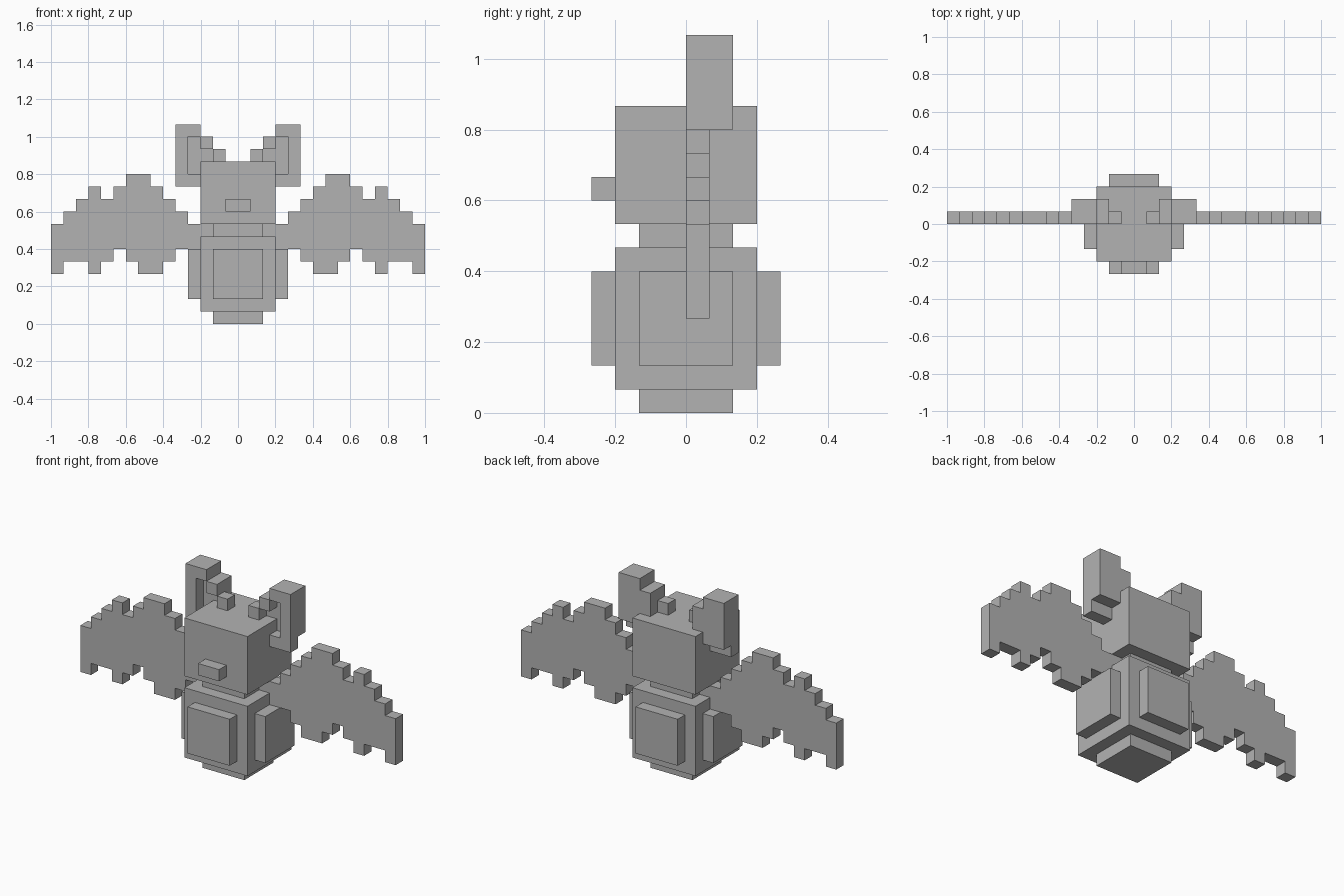
import bpy
import bmesh

U = 1 / 15  # one block

cube = bpy.data.objects.get("Cube")
if cube:
    bpy.data.objects.remove(cube, do_unlink=True)

grey = bpy.data.materials.new("plain grey")
grey.use_nodes = True
COLOUR = (0.45, 0.45, 0.45, 1)
grey.diffuse_color = COLOUR
grey.node_tree.nodes["Principled BSDF"].inputs["Base Color"].default_value = COLOUR


def finish(name, bm, mirror=False):
    """Turn a bmesh in block units into an object."""
    bmesh.ops.recalc_face_normals(bm, faces=bm.faces)
    bmesh.ops.scale(bm, vec=(U, U, U), verts=bm.verts)
    mesh = bpy.data.meshes.new(name)
    bm.to_mesh(mesh)
    bm.free()
    mesh.materials.append(grey)
    obj = bpy.data.objects.new(name, mesh)
    bpy.context.collection.objects.link(obj)
    if mirror:
        mod = obj.modifiers.new("Mirror", 'MIRROR')
        mod.use_mirror_merge = False


def slab(name, outline, y0, y1, mirror=False):
    """Extrude an x-z outline from y0 to y1."""
    bm = bmesh.new()
    face = bm.faces.new([bm.verts.new((x, y0, z)) for x, z in outline])
    ext = bmesh.ops.extrude_face_region(bm, geom=[face])
    verts = [v for v in ext["geom"] if isinstance(v, bmesh.types.BMVert)]
    bmesh.ops.translate(bm, verts=verts, vec=(0, y1 - y0, 0))
    finish(name, bm, mirror)


def box(name, x, y, z, mirror=False):
    slab(name, [(x[0], z[0]), (x[1], z[0]), (x[1], z[1]), (x[0], z[1])], *y, mirror)


# Body, neck and head
box("foot_base", (-2, 2), (-2, 2), (0, 1))
box("body", (-3, 3), (-3, 3), (1, 7))
box("neck", (-2, 2), (-2, 2), (7, 8))
box("head", (-3, 3), (-3, 3), (8, 13))
box("nose", (-1, 1), (-4, -3), (9, 10))

# Raised panels on the four sides of the body
box("belly_panel", (-2, 2), (-4, -3), (2, 6))
box("back_panel", (-2, 2), (3, 4), (2, 6))
box("side_panel", (3, 4), (-2, 2), (2, 6), mirror=True)

# Ears: a front rim with a recess, backed by a plate, stepping down to the head
rim = [(3, 16), (5, 16), (5, 11), (3, 11), (3, 12), (4, 12), (4, 15), (3, 15)]
slab("ear_rim", rim, 0, 1, mirror=True)
back = [(2, 13), (3, 13), (3, 12), (5, 12), (5, 16), (3, 16), (3, 15), (2, 15)]
slab("ear_back", back, 1, 2, mirror=True)
box("ear_upper_step", (2, 3), (0, 1), (14, 15), mirror=True)
box("ear_lower_step", (1, 2), (0, 1), (13, 14), mirror=True)

# Wings: top and bottom height of each one-block column, from the body outwards
tops = [8, 8, 9, 10, 11, 12, 12, 11, 10, 11, 10, 9, 8]
bottoms = [7, 6, 6, 5, 4, 4, 5, 6, 5, 4, 5, 5, 4]
outline = []
for heights, order in ((tops, 1), (bottoms, -1)):
    steps = []
    for i, h in enumerate(heights):
        if i and heights[i - 1] == h:
            steps.pop()
        else:
            steps.append((i + 2, h))
        steps.append((i + 3, h))
    outline += steps[::order]
slab("wing", outline, 0, 1, mirror=True)
